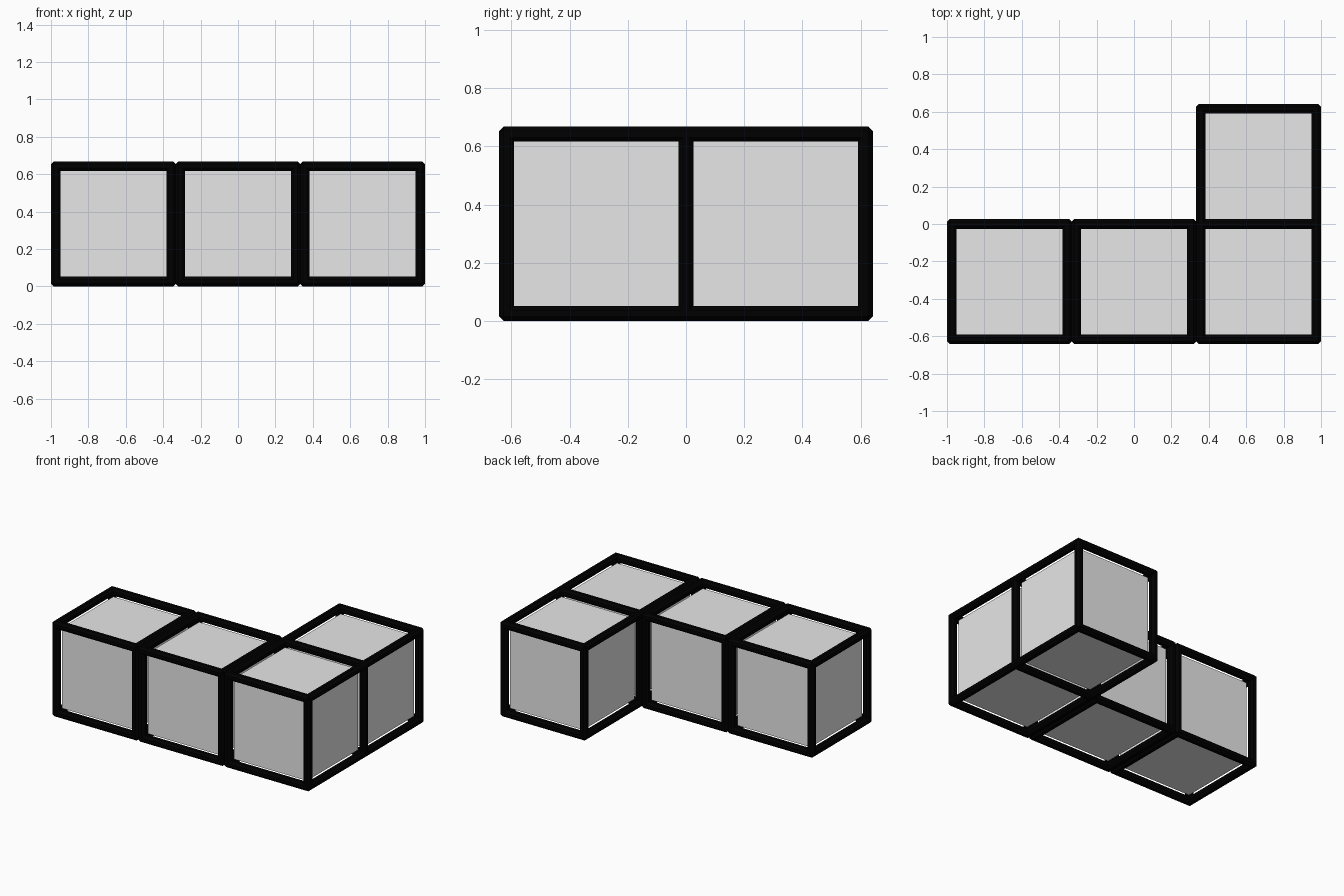
import bpy, bmesh, math
from mathutils import Vector, Matrix

if "Cube" in bpy.data.objects:
    bpy.data.objects.remove(bpy.data.objects["Cube"])

R = 0.026               # half width of an edge bar
S = 0.6165              # distance between bar centres
FULL = S + 2 * R        # outer size of one framed cube
PITCH = 1 - FULL / 2    # spacing of the cubes along x
BODY = S - 2 * R + 0.002          # grey body sits just inside the bars
EXT = R * math.tan(math.pi / 8)   # bars run slightly past the corner


def material(name, rgb):
    m = bpy.data.materials.new(name)
    m.diffuse_color = (*rgb, 1.0)
    m.use_nodes = True
    m.node_tree.nodes["Principled BSDF"].inputs["Base Color"].default_value = m.diffuse_color
    return m


GREY = material("light grey", (0.80, 0.80, 0.80))
BLACK = material("black", (0.0, 0.0, 0.0))


def finish(bm, name, mat):
    me = bpy.data.meshes.new(name)
    bmesh.ops.recalc_face_normals(bm, faces=bm.faces)
    bm.to_mesh(me)
    bm.free()
    me.materials.append(mat)
    ob = bpy.data.objects.new(name, me)
    bpy.context.collection.objects.link(ob)


def add_bar(bm, centre, axis):
    # octagonal bar with flat sides facing the main axes
    direction = Vector([1.0 if i == axis else 0.0 for i in range(3)])
    turn = Vector((0, 0, 1)).rotation_difference(direction).to_matrix().to_4x4()
    mat = Matrix.Translation(centre) @ turn @ Matrix.Rotation(math.pi / 8, 4, 'Z')
    rad = R / math.cos(math.pi / 8)
    bmesh.ops.create_cone(bm, cap_ends=True, segments=8, radius1=rad, radius2=rad,
                          depth=S + 2 * EXT, matrix=mat)


# row of three cubes plus one behind the right end
centres = [Vector((x * PITCH, -S / 2, FULL / 2)) for x in (-1, 0, 1)]
centres.append(Vector((PITCH, S / 2, FULL / 2)))
used = set()

for n, c in enumerate(centres, 1):
    # grey cube body
    bm = bmesh.new()
    bmesh.ops.create_cube(bm, size=BODY, matrix=Matrix.Translation(c))
    finish(bm, f"cube_{n}", GREY)

    # black bars along the twelve edges, shared edges built once
    bm = bmesh.new()
    for axis in range(3):
        for a in (-1, 1):
            for b in (-1, 1):
                off = [a, b]
                off.insert(axis, 0)
                p = c + Vector(off) * S / 2
                key = (axis, *(round(v, 3) + 0.0 for v in p))
                if key not in used:
                    used.add(key)
                    add_bar(bm, p, axis)
    finish(bm, f"edge_frame_{n}", BLACK)
